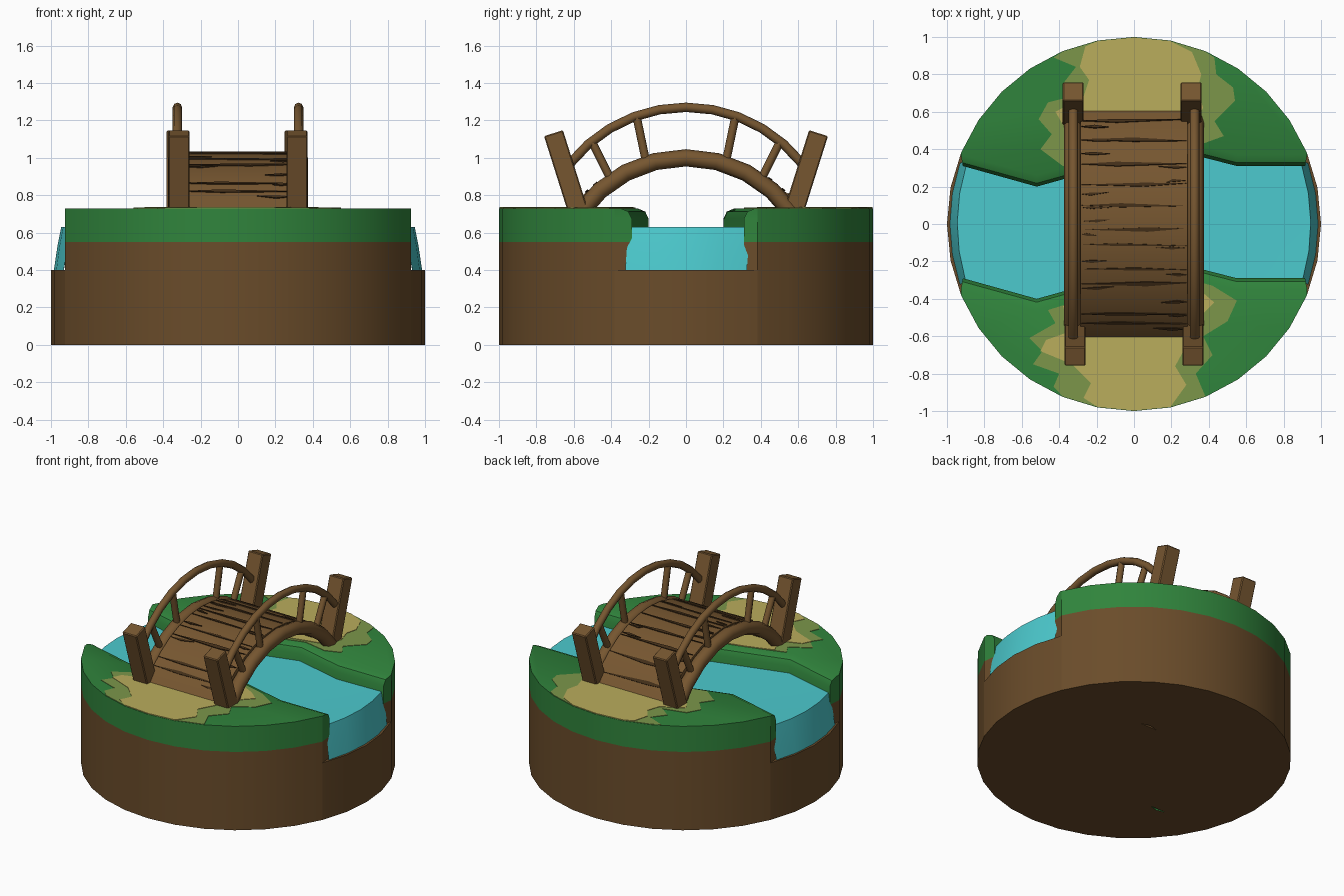
import bpy, bmesh, math, random
from mathutils import Vector, Matrix

if "Cube" in bpy.data.objects:
    bpy.data.objects.remove(bpy.data.objects["Cube"])

random.seed(4)


def mat(name, r, g, b):
    def lin(c):
        c /= 255
        return c / 12.92 if c <= 0.04045 else ((c + 0.055) / 1.055) ** 2.4
    m = bpy.data.materials.new(name)
    m.diffuse_color = (lin(r), lin(g), lin(b), 1)
    m.use_nodes = True
    m.node_tree.nodes["Principled BSDF"].inputs["Base Color"].default_value = m.diffuse_color
    return m


GRASS = mat("grass_green", 48, 132, 60)
SOIL = mat("soil_brown", 106, 76, 42)
WATER = mat("water_turquoise", 76, 202, 206)
SAND = mat("path_tan", 186, 173, 92)
OLIVE = mat("path_edge_olive", 124, 150, 74)
WOOD = mat("wood_brown", 118, 86, 48)
DARK = mat("wood_gap_dark", 66, 46, 24)


def make(name, verts, faces, mats, rule=None, smooth=None):
    bm = bmesh.new()
    vs = [bm.verts.new(v) for v in verts]
    for f in faces:
        bm.faces.new([vs[i] for i in f])
    bmesh.ops.recalc_face_normals(bm, faces=bm.faces)
    me = bpy.data.meshes.new(name)
    if rule:
        for f in bm.faces:
            f.material_index = rule(f.calc_center_median())
    bm.to_mesh(me)
    bm.free()
    for m in mats:
        me.materials.append(m)
    ob = bpy.data.objects.new(name, me)
    bpy.context.collection.objects.link(ob)
    if smooth:
        bpy.ops.object.select_all(action='DESELECT')
        ob.select_set(True)
        bpy.context.view_layer.objects.active = ob
        bpy.ops.object.shade_smooth_by_angle(angle=math.radians(smooth))
    return ob


def loft(rings):
    """Closed solid through equal sized rings."""
    n = len(rings[0])
    verts = [p for r in rings for p in r]
    faces = [[k * n + i, k * n + (i + 1) % n, (k + 1) * n + (i + 1) % n, (k + 1) * n + i]
             for k in range(len(rings) - 1) for i in range(n)]
    faces += [list(range(n)), list(range(len(verts) - n, len(verts)))]
    return verts, faces


def prism(name, pts, z0, z1, m, smooth=None):
    v, f = loft([[(x, y, z) for x, y in pts] for z in (z0, z1)])
    return make(name, v, f, [m], smooth=smooth)


def circ(deg, r=1.0):
    a = math.radians(deg)
    return (r * math.cos(a), r * math.sin(a))


# --- river course: centre line and half width
RIVER = [(-0.915, 0.01), (-0.52, -0.10), (0.2, 0.10), (0.55, 0.01), (0.915, 0.01)]
HALF = 0.30


# --- two grassy banks with rounded lips beside the river
def bank(name, s):
    rings = []
    for z, d in ((0, 0), (0.55, 0), (0.675, 0), (0.712, 0.018), (0.73, 0.06)):
        ring = [circ(s * (22.5 + 11.25 * i)) for i in range(13)]
        for x, c in RIVER:
            e = 1 + 0.2 * d if abs(x) > 0.9 else 1
            ring.append((x * e, c + s * (HALF + d)))
        rings.append([(x, y, z) for x, y in ring])
    v, f = loft(rings)

    def rule(c):
        inner = abs(c.y) < 0.36 and abs(c.x) < 0.9
        return 0 if c.z > 0.55 or (inner and c.z > 0.2) else 1
    make(name, v, f, [GRASS, SOIL], rule, smooth=30)


bank("back_bank", 1)
bank("front_bank", -1)

# --- soil below the river, stepping out under the waterfalls
bed = [circ(a) for a in (-22.5, -11.25, 0, 11.25, 22.5)]
prism("river_bed", bed + [(-x, -y) for x, y in bed], 0, 0.4, SOIL, smooth=30)

# --- river surface with a waterfall at both ends
cols = [-1, -0.5, 0, 0.5, 1]
stations = [(-0.985, 0.395), (-0.965, 0.53), (-0.945, 0.63)] + [(i, 0.625) for i in (1, 2, 3)]
stations += [(0.945, 0.63), (0.965, 0.53), (0.985, 0.395)]
verts = []
for k, z in stations:
    for t in cols:
        if k in (1, 2, 3):
            x, c = RIVER[k]
            verts.append((x, c + t * (HALF + 0.01), z))
        else:
            y = 0.01 * (1 if z > 0.5 else 0) + t * (0.31 if z > 0.6 else 0.325)
            verts.append((k * math.sqrt(1 - y * y), y, z))
n = len(cols)
make("river", verts, [[a * n + b, (a + 1) * n + b, (a + 1) * n + b + 1, a * n + b + 1]
                      for a in range(len(stations) - 1) for b in range(n - 1)], [WATER], smooth=50)

# --- painted path patches on both banks
rim = [circ(67.5 + 11.25 * i, 0.997) for i in range(5)]
back_edge = rim + [(-0.43, 0.89), (-0.31, 0.84), (-0.38, 0.75), (-0.30, 0.69), (-0.46, 0.65),
                   (-0.51, 0.56), (-0.44, 0.48), (-0.50, 0.40), (-0.38, 0.31), (-0.1, 0.38),
                   (0.2, 0.465), (0.37, 0.43), (0.48, 0.47), (0.43, 0.55), (0.54, 0.66),
                   (0.53, 0.73), (0.44, 0.80), (0.43, 0.89)]
back_path = rim[1:4] + [(-0.26, 0.95), (-0.29, 0.84), (-0.24, 0.77), (-0.27, 0.68), (-0.42, 0.60),
                        (-0.38, 0.53), (-0.28, 0.48), (-0.22, 0.38), (0.15, 0.47), (0.28, 0.5),
                        (0.37, 0.62), (0.34, 0.72), (0.36, 0.80), (0.31, 0.92)]
front_rim = [(x, -y) for x, y in rim]
front_edge = front_rim + [(-0.43, -0.87), (-0.40, -0.80), (-0.54, -0.75), (-0.49, -0.68), (-0.56, -0.61),
                          (-0.42, -0.53), (-0.46, -0.46), (-0.30, -0.41), (0.2, -0.27), (0.42, -0.33),
                          (0.55, -0.41), (0.50, -0.52), (0.37, -0.60), (0.42, -0.70), (0.33, -0.80)]
front_path = front_rim[1:4] + [(-0.27, -0.93), (-0.23, -0.85), (-0.33, -0.75), (-0.50, -0.68),
                               (-0.47, -0.62), (-0.33, -0.57), (-0.38, -0.44), (-0.2, -0.38),
                               (0.2, -0.28), (0.36, -0.36), (0.43, -0.42), (0.3, -0.55),
                               (0.28, -0.65), (0.22, -0.76), (0.28, -0.86)]
for nm, e, p in (("back", back_edge, back_path), ("front", front_edge, front_path)):
    prism(nm + "_path_edge", e, 0.728, 0.733, OLIVE)
    prism(nm + "_path", p, 0.729, 0.736, SAND)


# --- bridge helpers: arcs in the YZ plane
def arc(top, r, half_y, count):
    a = math.asin(half_y / r)
    return [(r * math.sin(t), top - r + r * math.cos(t))
            for t in (-a + 2 * a * i / (count - 1) for i in range(count))]


def tube(name, x, path, r, sides=8):
    rings = []
    for i, p in enumerate(path):
        a, b = path[max(i - 1, 0)], path[min(i + 1, len(path) - 1)]
        t = Vector((0, b[0] - a[0], b[1] - a[1])).normalized()
        nrm = Vector((0, -t.z, t.y))
        rings.append([Vector((x, *p)) + r * (math.cos(q) * Vector((1, 0, 0)) + math.sin(q) * nrm)
                      for q in (2 * math.pi * k / sides for k in range(sides))])
    v, f = loft(rings)
    make(name, v, f, [WOOD], smooth=50)


# --- curved deck
DR, DTOP, DX = 0.775, 1.03, 0.285


def deck_point(x, y, off=0.0):
    a = math.asin(y / DR)
    return (x, (DR + off) * math.sin(a), DTOP - DR + (DR + off) * math.cos(a))


rings = []
for i in range(13):
    y = DR * math.sin((i / 6 - 1) * math.asin(0.625 / DR))
    rings.append([deck_point(-DX, y, 0), deck_point(DX, y, 0),
                  deck_point(DX, y, -0.05), deck_point(-DX, y, -0.05)])
v, f = loft(rings)
make("deck", v, f, [WOOD], smooth=30)


# --- dark tapered gaps and cracks laid on the deck
def sliver(x0, x1, y, w, name):
    mid = (x0 + x1) / 2 + random.uniform(-0.2, 0.2) * (x1 - x0)
    out = [(x0, y), (mid, y - w / 2), (x1, y + random.uniform(-0.01, 0.01)), (mid, y + w / 2)]
    v, f = loft([[deck_point(px, py, o) for px, py in out] for o in (-0.004, 0.005)])
    make(name, v, f, [DARK])


for y in (-0.53, -0.48, -0.32, -0.24, -0.11, -0.03, 0.10, 0.21, 0.32, 0.45, 0.55):
    sliver(-0.28, 0.28, y, random.uniform(0.012, 0.024), "plank_gap")
for i in range(16):
    y, s = -0.56 + 0.072 * i, random.choice((-1, 1))
    sliver(s * 0.28, s * random.uniform(0.1, 0.2), y, 0.015, "plank_crack")

# --- arched beams, handrails, balusters and leaning posts
for side, s in (("left", -1), ("right", 1)):
    tube(side + "_arch_beam", s * 0.328, arc(1.0, 0.69, 0.57, 9), 0.046)
    tube(side + "_handrail", s * 0.324, arc(1.27, 0.79, 0.62, 11), 0.025)
    for e in (-1, 1):
        for top, bot in (((0.265, 1.225), (0.215, 0.985)), ((0.50, 1.08), (0.405, 0.89))):
            tube(side + "_baluster", s * 0.324, [(e * bot[0], bot[1]), (e * top[0], top[1])], 0.022)
        x = s * 0.315 if e < 0 else s * 0.315 - 0.01
        bpy.ops.mesh.primitive_cube_add(size=1)
        post = bpy.context.object
        post.name = side + ("_front_post" if e < 0 else "_back_post")
        lean = Matrix.Rotation(math.radians(-17.5 * e), 4, 'X')
        post.data.transform(Matrix.Translation((x, e * 0.637, 0.905)) @ lean
                            @ Matrix.Diagonal((0.112, 0.106, 0.475, 1)))
        post.data.materials.append(WOOD)
        bev = post.modifiers.new("worn_edges", 'BEVEL')
        bev.width, bev.segments = 0.006, 1
